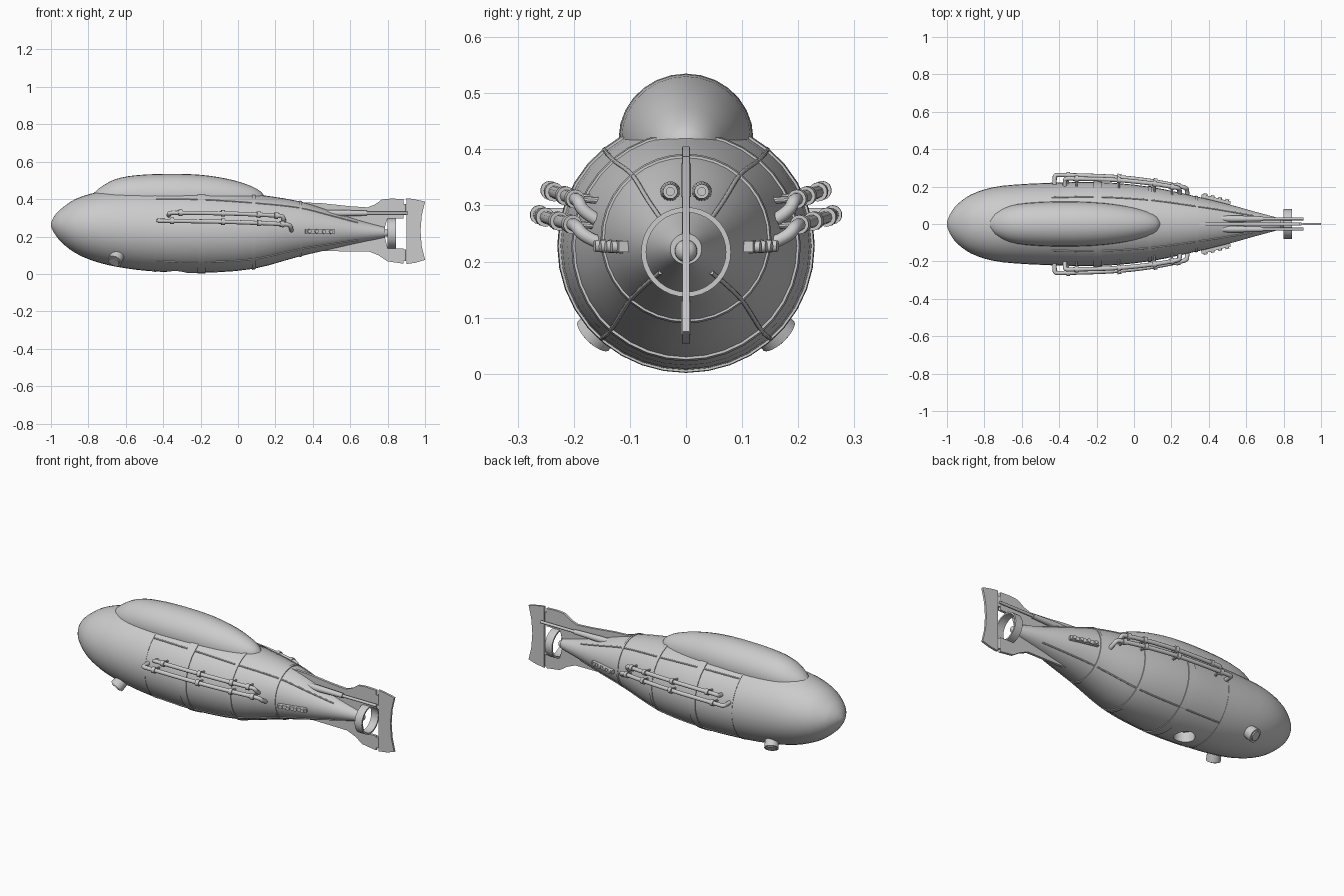
import bpy, bmesh, math
from mathutils import Vector

if "Cube" in bpy.data.objects:
    bpy.data.objects.remove(bpy.data.objects["Cube"])

# Stations along x: (x, top z, bottom z, half width)
HULL = [(-1, .272, .253, .012), (-.985, .305, .222, .05), (-.95, .345, .175, .1), (-.87, .4, .112, .158),
        (-.75, .437, .062, .197), (-.6, .45, .03, .213), (-.44, .452, .013, .22), (-.2, .45, .006, .225),
        (.08, .427, .027, .2), (.33, .388, .094, .148), (.5, .335, .133, .107), (.65, .286, .167, .065),
        (.75, .259, .187, .038), (.785, .25, .195, .028)]
CANOPY = [(-.775, .428, .4, .02), (-.74, .46, .36, .06), (-.66, .505, .32, .098), (-.55, .527, .31, .114),
          (-.38, .535, .305, .12), (-.2, .53, .305, .115), (-.05, .507, .31, .097), (.06, .474, .33, .07),
          (.12, .442, .36, .042), (.142, .415, .39, .012)]


def sample(st, x):
    """Smooth (Hermite) interpolation of the stations at x."""
    i = max(0, min(len(st) - 2, sum(s[0] <= x for s in st) - 1))
    a, b = st[i], st[i + 1]
    h = b[0] - a[0]
    t = (x - a[0]) / h

    def slope(k, c):
        p, q = st[max(0, k - 1)], st[min(len(st) - 1, k + 1)]
        return (q[c] - p[c]) / (q[0] - p[0]) * h
    return [(2*t**3 - 3*t*t + 1) * a[c] + (t**3 - 2*t*t + t) * slope(i, c)
            + (3*t*t - 2*t**3) * b[c] + (t**3 - t*t) * slope(i + 1, c) for c in (1, 2, 3)]


def point(st, x, ang, off=0):
    zt, zb, w = sample(st, x)
    return Vector((x, (w + off) * math.cos(ang), (zt + zb) / 2 + ((zt - zb) / 2 + off) * math.sin(ang)))


def smooth(ob, angle=35):
    bpy.ops.object.select_all(action='DESELECT')
    ob.select_set(True)
    bpy.context.view_layer.objects.active = ob
    bpy.ops.object.shade_smooth_by_angle(angle=math.radians(angle))
    return ob


def finish(bm, name):
    bmesh.ops.recalc_face_normals(bm, faces=bm.faces)
    me = bpy.data.meshes.new(name)
    bm.to_mesh(me)
    bm.free()
    ob = bpy.data.objects.new(name, me)
    bpy.context.collection.objects.link(ob)
    return smooth(ob)


def loft(name, st, xs, n=36, off=0):
    bm = bmesh.new()
    rings = [[bm.verts.new(point(st, x, math.tau * k / n, off)) for k in range(n)] for x in xs]
    for a, b in zip(rings, rings[1:]):
        for k in range(n):
            bm.faces.new((a[k], a[(k + 1) % n], b[(k + 1) % n], b[k]))
    bm.faces.new(rings[0])
    bm.faces.new(rings[-1])
    return finish(bm, name)


def dense(st, m=3):
    return [a[0] + (b[0] - a[0]) * j / m for a, b in zip(st, st[1:]) for j in range(m)] + [st[-1][0]]


def plate(name, pts, half):
    """Flat plate in the xz plane with thickness along y."""
    bm = bmesh.new()
    f = bm.faces.new([bm.verts.new((x, -half, z)) for x, z in pts])
    ext = bmesh.ops.extrude_face_region(bm, geom=[f])
    bmesh.ops.translate(bm, vec=(0, 2 * half, 0), verts=[v for v in ext['geom'] if isinstance(v, bmesh.types.BMVert)])
    return finish(bm, name)


def cone(name, p, q, r1, r2, n=20):
    """Round bar from p to q."""
    p, q = Vector(p), Vector(q)
    bpy.ops.mesh.primitive_cone_add(vertices=n, radius1=r1, radius2=r2, depth=(q - p).length, location=(p + q) / 2)
    ob = bpy.context.object
    ob.name = name
    ob.rotation_euler = (q - p).to_track_quat('Z', 'Y').to_euler()
    return smooth(ob)


def tube(name, pts, r, bezier=False):
    cu = bpy.data.curves.new(name, 'CURVE')
    cu.dimensions, cu.bevel_depth, cu.bevel_resolution, cu.use_fill_caps = '3D', r, 3, True
    sp = cu.splines.new('NURBS' if bezier else 'POLY')
    sp.points.add(len(pts) - 1)
    for s, p in zip(sp.points, pts):
        s.co = (*p, 1)
    if bezier:
        sp.order_u, sp.use_endpoint_u, sp.resolution_u = 3, True, 6
    ob = bpy.data.objects.new(name, cu)
    bpy.context.collection.objects.link(ob)
    return ob


# Hull with a round recess in the belly, and the canopy hump
hull = loft("hull", HULL, dense(HULL))
cutter = cone("belly_cutter", (-.33, 0, -.1), (-.33, 0, .07), .055, .055, 28)
cutter.hide_render = True
mod = hull.modifiers.new("recess", 'BOOLEAN')
mod.object, mod.solver = cutter, 'EXACT'
bpy.context.view_layer.objects.active = hull
bpy.ops.object.modifier_apply(modifier=mod.name)
bpy.data.objects.remove(cutter)
smooth(hull)
loft("canopy", CANOPY, dense(CANOPY), 28)

# Raised bands around the hull
for x, w, off in ((-.443, .004, .002), (-.195, .022, .004), (.085, .009, .004), (.335, .006, .004)):
    loft("hull_band", HULL, (x - w, x, x + w), off=off)

# Lengthwise ribs
for deg in (50, 130, -48, -132):
    xs = [-.44 + 1.08 * k / 24 for k in range(25)]
    tube("hull_rib", [point(HULL, x, math.radians(deg)) for x in xs], .004)

# Tail fins and rudder
plate("upper_fin", [(.3, .385), (.45, .378), (.6, .362), (.69, .356), (.73, .37), (.77, .398), (.82, .403), (.885, .4),
                    (.885, .297), (.8, .297), (.785, .25), (.76, .22), (.4, .22)], .007)
plate("lower_fin", [(.36, .11), (.45, .122), (.7, .12), (.75, .1), (.8, .067), (.885, .055), (.885, .137), (.8, .137),
                    (.785, .2), (.76, .22), (.4, .22)], .007)
plate("rudder", [(.9, .405), (.94, .4), (1, .387), (.982, .31), (.976, .23), (.982, .15), (1, .075), (.95, .06),
                 (.9, .053)], .006)
for z in (.1, .345):
    cone("rudder_hinge", (.89, 0, z - .03), (.89, 0, z + .03), .009, .009, 12)

# Propeller shroud, hub and blades
bm = bmesh.new()
prof = [(.8, .071), (.8, .08), (.845, .08), (.845, .071)]
rings = [[bm.verts.new((x, r * math.cos(math.tau * k / 36), .217 + r * math.sin(math.tau * k / 36)))
          for x, r in prof] for k in range(36)]
for k in range(36):
    a, b = rings[k], rings[(k + 1) % 36]
    for j in range(4):
        bm.faces.new((a[j], a[(j + 1) % 4], b[(j + 1) % 4], b[j]))
finish(bm, "propeller_shroud")
bpy.ops.mesh.primitive_uv_sphere_add(segments=20, ring_count=12, radius=.02, location=(.79, 0, .219))
bpy.context.object.name = "propeller_hub"
smooth(bpy.context.object)

for s in (1, -1):
    # Tail exhaust rods and fairings
    cone("exhaust_rod", (.45, s * .028, .325), (.905, s * .028, .325), .008, .008, 12)
    cone("exhaust_fairing", (.52, s * .028, .325), (.69, s * .028, .325), .018, .013)
    cone("exhaust_fairing_nose", (.34, s * .03, .335), (.52, s * .028, .325), .004, .018)

    # Side pipes, bending into the hull at both ends
    up = [(-.37, .19, .31), (-.37, .232, .318), (-.365, .243, .327), (-.33, .243, .327), (-.1, .238, .325),
          (.1, .217, .318), (.2, .2, .312), (.24, .192, .31), (.245, .185, .29), (.245, .16, .275)]
    low = [(-.425, .2, .285), (-.425, .25, .285), (-.42, .262, .284), (-.38, .262, .284), (-.1, .254, .28),
           (.1, .23, .273), (.23, .205, .267), (.275, .195, .264), (.285, .183, .245), (.285, .15, .232)]
    for name, path in (("upper_pipe", up), ("lower_pipe", low)):
        pts = [Vector((x, s * y, z)) for x, y, z in path]
        tube(name, pts, .0115, True)
        for k in (3, 4, 5, 6):
            d = (pts[k + 1] - pts[k]).normalized() * .01
            c = pts[k] + (pts[k + 1] - pts[k]) * .1
            cone("pipe_collar", c - d, c + d, .017, .017, 14)
            cone("pipe_bracket", c, (c.x, c.y - s * .06, c.z - .004), .006, .006, 10)

    # Side vent blocks on the tail
    a, b = Vector((.36, s * .148, .228)), Vector((.515, s * .108, .226))
    bpy.ops.mesh.primitive_cube_add(size=1, location=(a + b) / 2)
    ob = bpy.context.object
    ob.name = "vent_block"
    ob.scale = ((b - a).length, .024, .02)
    ob.rotation_euler.z = math.atan2(b.y - a.y, b.x - a.x)
    for t in (.12, .37, .62, .87):
        c = a.lerp(b, t)
        cone("vent_port", c, c + Vector((.005, s * .02, 0)), .012, .01, 12)

    # Belly lamps
    d = Vector((-.35, s * .62, -.65)).normalized()
    end = Vector((-.66, s * .165, .068))
    cone("lamp", end - d * .09, end, .034, .038, 24)
    cone("lamp_lens", end - d * .01, end + d * .005, .033, .026, 24)
